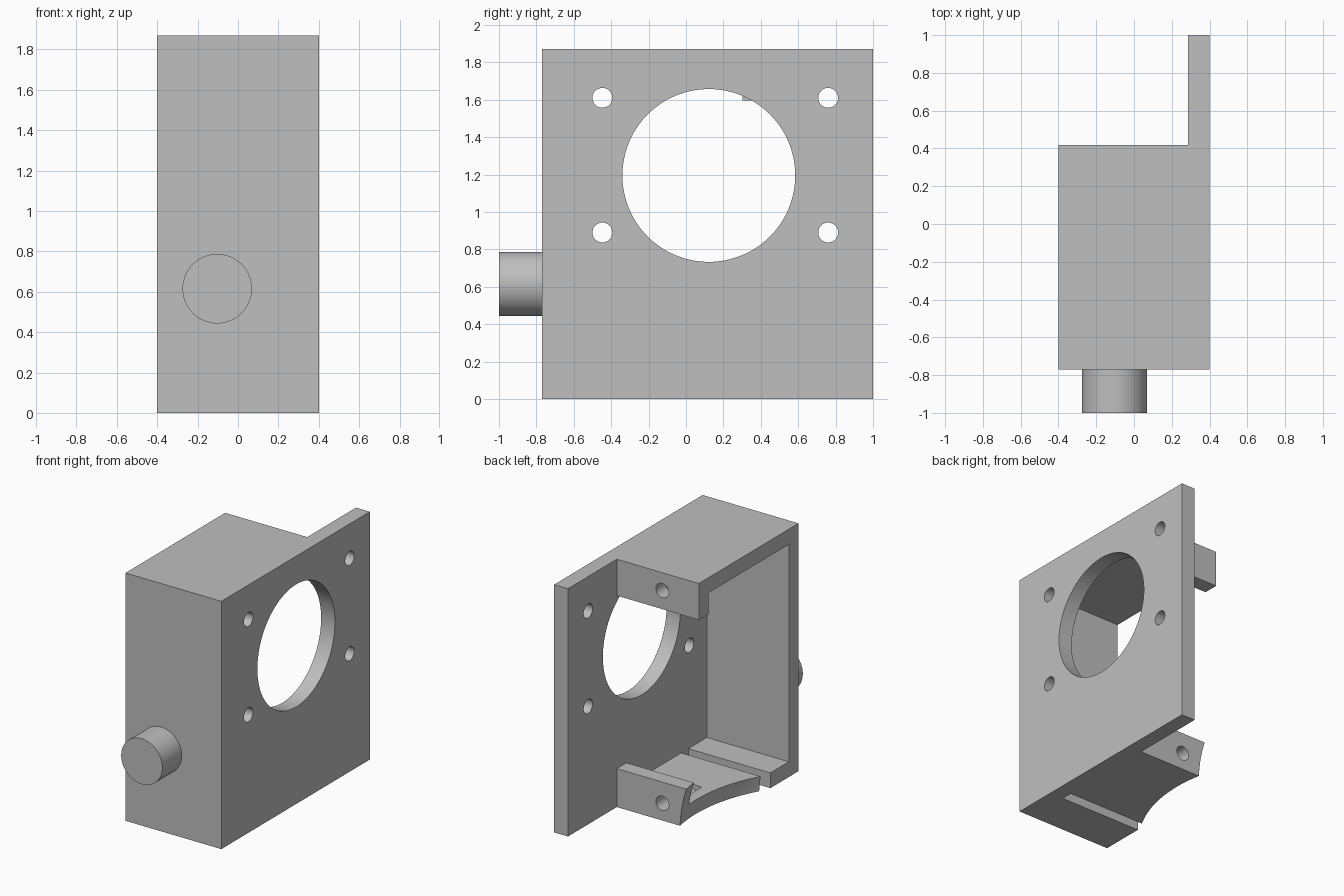
import bpy, math
from mathutils import Vector

if "Cube" in bpy.data.objects:
    bpy.data.objects.remove(bpy.data.objects["Cube"], do_unlink=True)

grey = bpy.data.materials.new("plain grey")
grey.use_nodes = True
colour = (0.52, 0.52, 0.52, 1)
grey.diffuse_color = colour
grey.node_tree.nodes["Principled BSDF"].inputs["Base Color"].default_value = colour


def finish(name):
    ob = bpy.context.object
    ob.name = name
    bpy.ops.object.transform_apply(location=True, rotation=True, scale=True)
    ob.data.materials.append(grey)
    return ob


def box(name, low, high):
    low, high = Vector(low), Vector(high)
    bpy.ops.mesh.primitive_cube_add(size=1, location=(low + high) / 2)
    bpy.context.object.scale = high - low
    return finish(name)


def rod(name, axis, centre, radius, length, sides=48):
    turn = (0, math.pi / 2, 0) if axis == "x" else (math.pi / 2, 0, 0)
    bpy.ops.mesh.primitive_cylinder_add(vertices=sides, radius=radius, depth=length,
                                        location=centre, rotation=turn)
    return finish(name)


def cut(target, cutter):
    cutter.hide_render = True
    mod = target.modifiers.new("cut", "BOOLEAN")
    mod.operation, mod.solver, mod.object = "DIFFERENCE", "EXACT", cutter
    bpy.context.view_layer.objects.active = target
    bpy.ops.object.modifier_apply(modifier=mod.name)
    bpy.data.objects.remove(cutter, do_unlink=True)


def smooth(ob):
    bpy.ops.object.select_all(action="DESELECT")
    ob.select_set(True)
    bpy.context.view_layer.objects.active = ob
    bpy.ops.object.shade_smooth_by_angle(angle=math.radians(30))


SIDE, BACK, TOP, WALL = 0.4, 0.418, 1.87, 0.115
INNER = SIDE - WALL

# Solid housing, stepped so the mounting plate runs on behind it
body = box("housing", (-SIDE, -0.77, 0), (SIDE, 1, TOP))
cut(body, box("step_cutter", (-1, BACK, -1), (INNER, 2, 3)))

# Hollow inside, open to the side, and the opening between the two end blocks
cut(body, box("hollow_cutter", (-1, -0.77 + WALL, WALL), (INNER, BACK - WALL, TOP - WALL)))
cut(body, box("opening_cutter", (-1, 0.1, 0.29), (INNER, 1, TOP - 0.275)))

# Slot across the floor
cut(body, box("slot_cutter", (-1, -0.435, -0.1), (INNER, -0.35, 0.2)))

# Large opening and four screw holes in the plate
cut(body, rod("bore_cutter", "x", (0.35, 0.122, 1.195), 0.462, 0.4, 128))
for y in (-0.447, 0.76):
    for z in (0.89, 1.61):
        cut(body, rod("plate_hole_cutter", "x", (0.35, y, z), 0.053, 0.4))

# Screw holes through the end blocks, running on as grooves
for z in (0.13, TOP - 0.135):
    cut(body, rod("block_hole_cutter", "y", (-0.095, 0.25, z), 0.054, 0.46))

# Hollow curve in the open edge of the floor and lower block
bpy.ops.mesh.primitive_uv_sphere_add(segments=160, ring_count=80, radius=1.12,
                                     location=(-1.34, 0.2, -0.05))
cut(body, finish("curve_cutter"))
smooth(body)

# Round peg on the front
peg = rod("front_peg", "y", (-0.103, -0.875, 0.615), 0.172, 0.25, 64)
smooth(peg)
